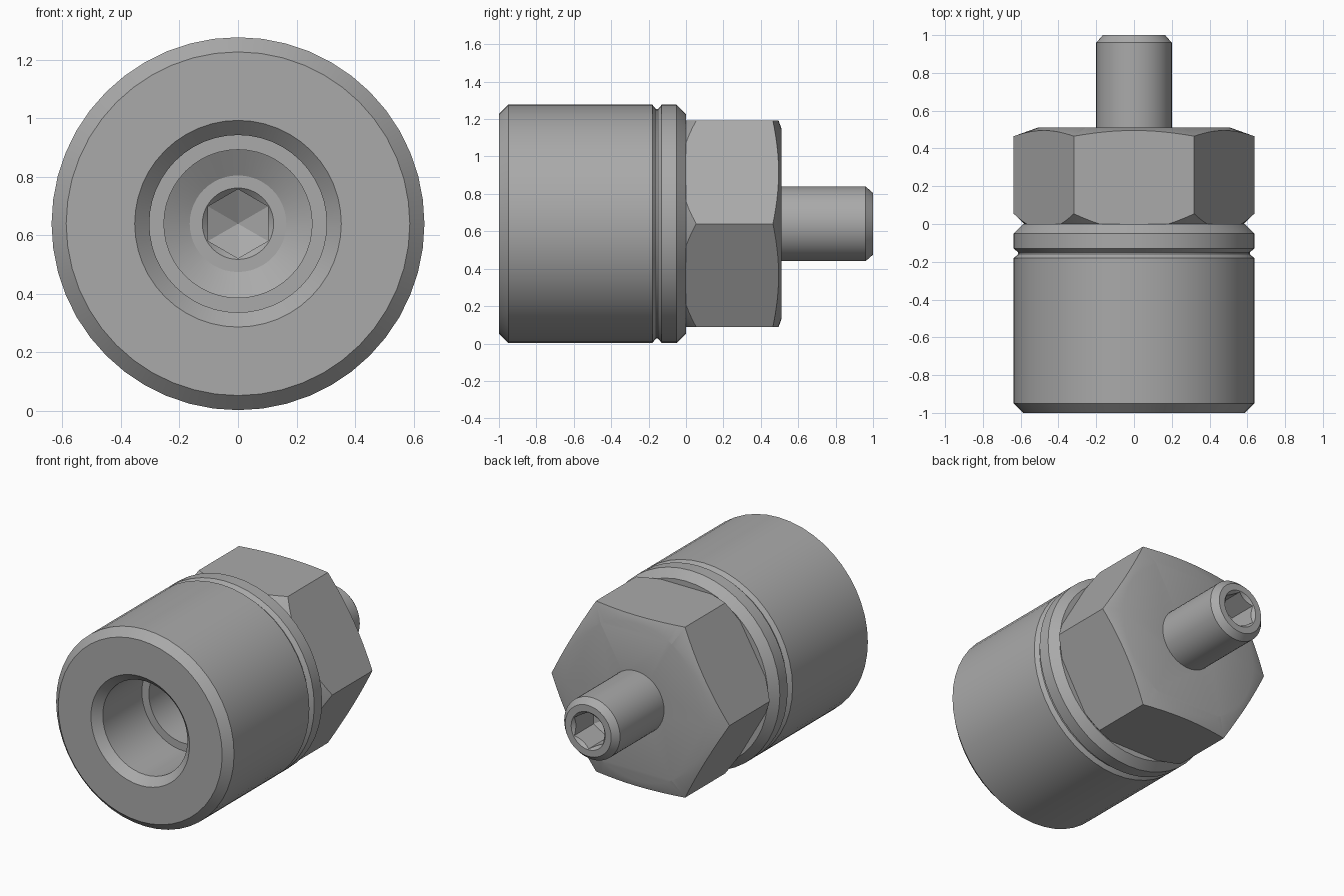
import bpy, bmesh
from math import cos, sin, pi, radians

cube = bpy.data.objects.get("Cube")
if cube:
    bpy.data.objects.remove(cube)

AXIS_Z = 0.64   # height of the shared turning axis
R = 0.637       # largest radius
SEG = 48

steel = bpy.data.materials.new("steel_grey")
steel.use_nodes = True
GREY = (0.4, 0.4, 0.4, 1)
steel.diffuse_color = GREY
steel.node_tree.nodes["Principled BSDF"].inputs["Base Color"].default_value = GREY


def lathe(name, profile, sides=SEG, phase=0.0):
    """Turn a closed loop of (radius, y) points around the y axis."""
    bm = bmesh.new()
    rings = []
    for r, y in profile:
        if r == 0:
            rings.append([bm.verts.new((0, y, AXIS_Z))] * sides)
        else:
            angles = [phase + 2 * pi * i / sides for i in range(sides)]
            rings.append([bm.verts.new((r * cos(a), y, AXIS_Z + r * sin(a))) for a in angles])
    for a, b in zip(rings, rings[1:] + rings[:1]):
        for i in range(sides):
            j = (i + 1) % sides
            corners = list(dict.fromkeys((a[i], a[j], b[j], b[i])))
            if len(corners) > 2:
                bm.faces.new(corners)
    bmesh.ops.recalc_face_normals(bm, faces=bm.faces)
    mesh = bpy.data.meshes.new(name)
    bm.to_mesh(mesh)
    bm.free()
    mesh.materials.append(steel)
    obj = bpy.data.objects.new(name, mesh)
    bpy.context.collection.objects.link(obj)
    return obj


def cut(obj, tool, operation):
    """Apply a boolean and discard the tool."""
    tool.hide_render = True
    mod = obj.modifiers.new("cut", 'BOOLEAN')
    mod.operation, mod.solver, mod.object = operation, 'EXACT', tool
    bpy.context.view_layer.update()
    result = bpy.data.meshes.new_from_object(obj.evaluated_get(bpy.context.evaluated_depsgraph_get()))
    obj.modifiers.clear()
    obj.data = result
    bpy.data.objects.remove(tool)


# Sleeve: chamfered outside with a V groove, stepped bore with a conical floor
sleeve = lathe("sleeve", [
    (0.353, -1), (0.587, -1), (R, -0.95), (R, -0.18), (0.613, -0.16), (0.613, -0.15),
    (R, -0.13), (R, -0.05), (0.587, 0), (0.165, 0), (0.165, -0.05), (0.253, -0.1),
    (0.253, -0.55), (0.303, -0.55), (0.303, -0.95)])

# Hex nut: prism trimmed by a turned blank, which rounds its corners at both ends
nut = lathe("hex_nut", [(0, 0), (R, 0), (R, 0.51), (0, 0.51)], sides=6)
blank = lathe("nut_blank", [
    (0.19, -0.01), (0.57, -0.01), (0.65, 0.067), (0.65, 0.46), (0.51, 0.51), (0.19, 0.52)], sides=96)
cut(nut, blank, 'INTERSECT')

# Stud: chamfered pin with a countersunk hex socket in each end
FRONT, BACK = -0.05, 1.0
stud = lathe("stud", [
    (0, FRONT), (0.165, FRONT), (0.2, FRONT + 0.04), (0.2, BACK - 0.04), (0.165, BACK), (0, BACK)])
for end, way in ((FRONT, 1), (BACK, -1)):
    socket = lathe("socket", [
        (0, end - way * 0.02), (0.118, end - way * 0.02), (0.118, end + way * 0.2),
        (0, end + way * 0.26)], sides=6, phase=pi / 6)
    cut(stud, socket, 'DIFFERENCE')
    sink = lathe("countersink", [
        (0, end - way * 0.01), (0.132, end - way * 0.01), (0.1, end + way * 0.022),
        (0, end + way * 0.022)])
    cut(stud, sink, 'DIFFERENCE')

# Smooth the turned surfaces, keep the machined edges sharp
bpy.ops.object.select_all(action='DESELECT')
for part in (sleeve, nut, stud):
    part.select_set(True)
bpy.context.view_layer.objects.active = sleeve
bpy.ops.object.shade_smooth_by_angle(angle=radians(25))
